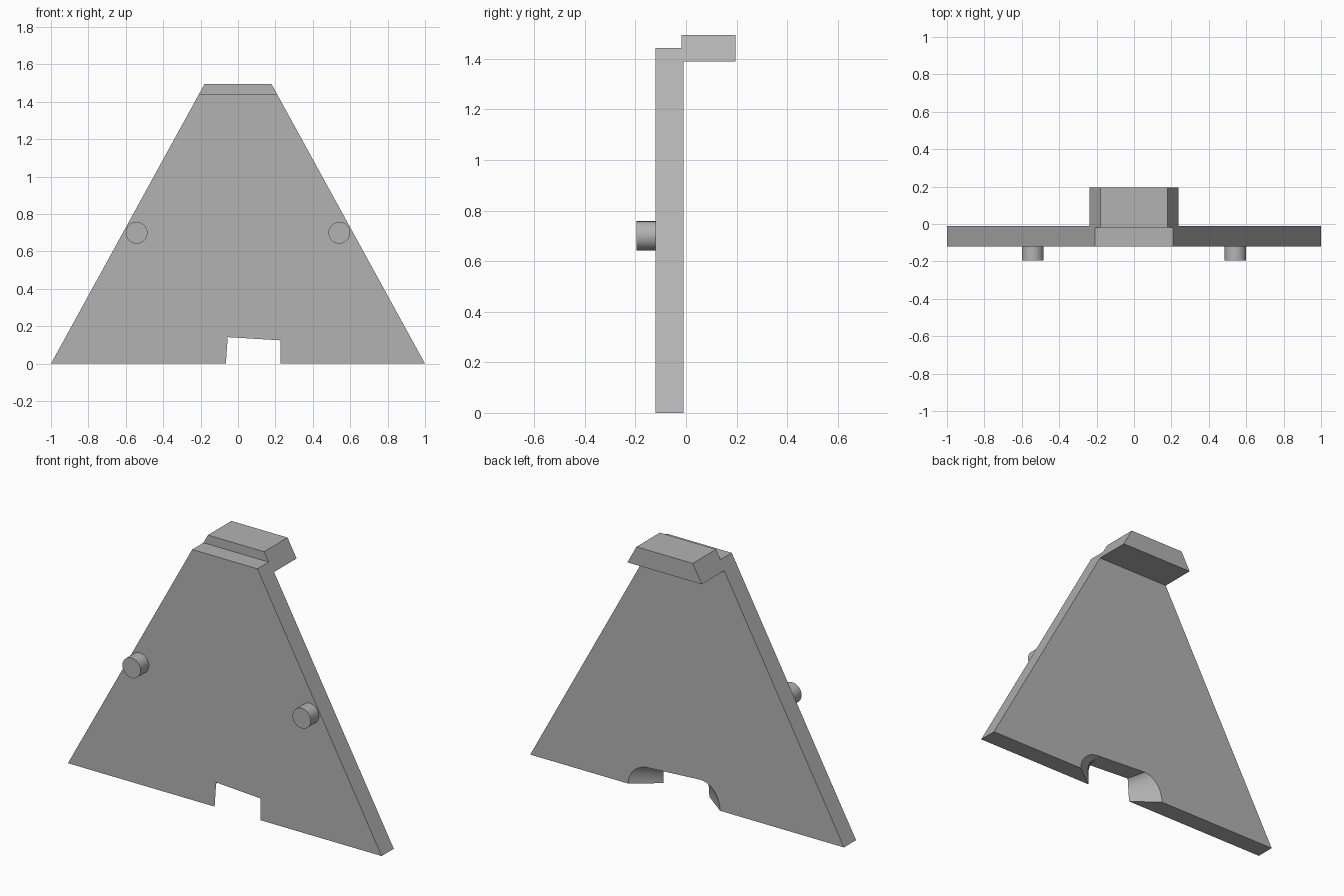
import bpy
import bmesh
from math import cos, sin, pi, radians

cube = bpy.data.objects.get("Cube")
if cube:
    bpy.data.objects.remove(cube, do_unlink=True)

grey = bpy.data.materials.new("plain grey")
grey.use_nodes = True
colour = (0.45, 0.45, 0.45, 1)
grey.diffuse_color = colour
grey.node_tree.nodes["Principled BSDF"].inputs["Base Color"].default_value = colour

FRONT, BACK = -0.12, -0.01
PLATE_TOP = 1.443


def half_width(z):
    """Half the width of the tapering sides at height z."""
    return 1 - 0.549 * z


def loft(name, front, back, y_front, y_back):
    """Solid between two (x, z) outlines with matching points."""
    bm = bmesh.new()
    rings = [[bm.verts.new((x, y, z)) for x, z in outline]
             for outline, y in ((front, y_front), (back, y_back))]
    for ring in rings:
        bm.faces.new(ring)
    n = len(front)
    for i in range(n):
        j = (i + 1) % n
        bm.faces.new((rings[0][i], rings[0][j], rings[1][j], rings[1][i]))
    bmesh.ops.recalc_face_normals(bm, faces=bm.faces)
    mesh = bpy.data.meshes.new(name)
    bm.to_mesh(mesh)
    bm.free()
    obj = bpy.data.objects.new(name, mesh)
    bpy.context.collection.objects.link(obj)
    finish(obj)
    return obj


def finish(obj):
    obj.data.materials.append(grey)
    bpy.ops.object.select_all(action='DESELECT')
    obj.select_set(True)
    bpy.context.view_layer.objects.active = obj
    bpy.ops.object.shade_smooth_by_angle(angle=radians(30))


def notch_side(bottom, top, bulge, steps=10):
    """One notch side: straight on the front, a quarter arc on the back."""
    front, back = [], []
    for i in range(steps + 1):
        t = i / steps
        a = t * pi / 2
        front.append((bottom[0] + (top[0] - bottom[0]) * t, top[1] * t))
        foot, crown, height = bulge
        back.append((crown + (foot - crown) * cos(a), height * sin(a)))
    return front, back


# Tapered plate with a notch that flares into rounded pockets at the back
left_front, left_back = notch_side((0.228, 0), (0.228, 0.125), (0.375, 0.245, 0.125))
right_front, right_back = notch_side((-0.065, 0), (-0.055, 0.142), (-0.21, -0.085, 0.145))
w = half_width(PLATE_TOP)
edge = [(-w, PLATE_TOP), (w, PLATE_TOP), (1, 0)]
loft("tapered_plate",
     [(-1, 0)] + edge + left_front + right_front[::-1],
     [(-1, 0)] + edge + left_back + right_back[::-1],
     FRONT, BACK)

# Rear lip on top, following the same taper
low, high = 1.39, 1.495
lip = [(-half_width(low), low), (half_width(low), low),
       (half_width(high), high), (-half_width(high), high)]
loft("top_lip", lip, lip, -0.018, 0.195)

# Pair of front pegs
for side, name in ((1, "left_peg"), (-1, "right_peg")):
    bpy.ops.mesh.primitive_cylinder_add(
        vertices=48, radius=0.058, depth=0.075,
        location=(side * 0.542, FRONT - 0.0375, 0.7), rotation=(pi / 2, 0, 0))
    peg = bpy.context.object
    peg.name = name
    finish(peg)
